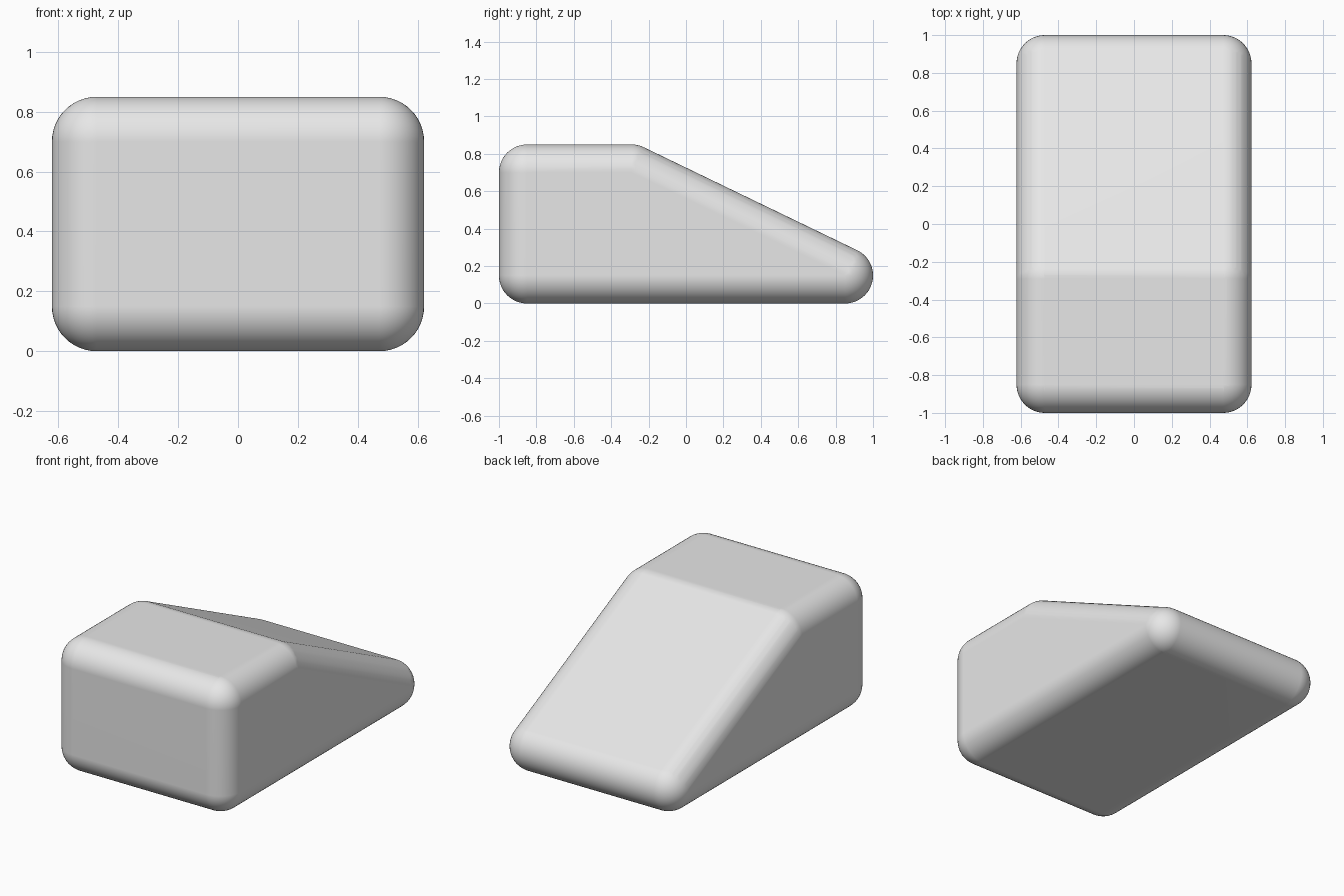
import bpy, bmesh, math
from mathutils import Matrix

cube = bpy.data.objects.get("Cube")
if cube:
    bpy.data.objects.remove(cube, do_unlink=True)

RADIUS = 0.15
HALF_WIDTH = 0.622

# Plain grey material
grey = bpy.data.materials.new("light_grey")
grey.use_nodes = True
grey.diffuse_color = (0.8, 0.8, 0.8, 1)
bsdf = next(n for n in grey.node_tree.nodes if n.type == 'BSDF_PRINCIPLED')
bsdf.inputs["Base Color"].default_value = grey.diffuse_color

# Side profile of the wedge, as centres (y, z) of its rounded corners
profile = [(-0.85, 0.15), (-0.85, 0.70), (-0.29, 0.70), (0.85, 0.15)]

# Rounded wedge: a ball on every corner, wrapped in a convex skin
bm = bmesh.new()
for y, z in profile:
    for side in (-1, 1):
        place = Matrix.Translation((side * (HALF_WIDTH - RADIUS), y, z))
        bmesh.ops.create_uvsphere(bm, u_segments=48, v_segments=24,
                                  radius=RADIUS, matrix=place)
bmesh.ops.delete(bm, geom=bm.faces[:] + bm.edges[:], context='EDGES_FACES')
hull = bmesh.ops.convex_hull(bm, input=bm.verts[:])
inside = {v for v in hull["geom_interior"] if isinstance(v, bmesh.types.BMVert)}
inside |= {v for v in bm.verts if not v.link_faces}
bmesh.ops.delete(bm, geom=list(inside), context='VERTS')

# Merge the flat panels into single faces
bmesh.ops.dissolve_limit(bm, angle_limit=math.radians(0.5),
                         verts=bm.verts[:], edges=bm.edges[:])
bmesh.ops.recalc_face_normals(bm, faces=bm.faces[:])

mesh = bpy.data.meshes.new("rounded_wedge")
bm.to_mesh(mesh)
bm.free()
mesh.materials.append(grey)
wedge = bpy.data.objects.new("rounded_wedge", mesh)
bpy.context.collection.objects.link(wedge)

# Smooth rounded edges while the large panels stay flat
bpy.context.view_layer.objects.active = wedge
wedge.select_set(True)
bpy.ops.object.shade_smooth_by_angle(angle=math.radians(40))
weighted = wedge.modifiers.new("flat_panels", 'WEIGHTED_NORMAL')
weighted.keep_sharp = True
